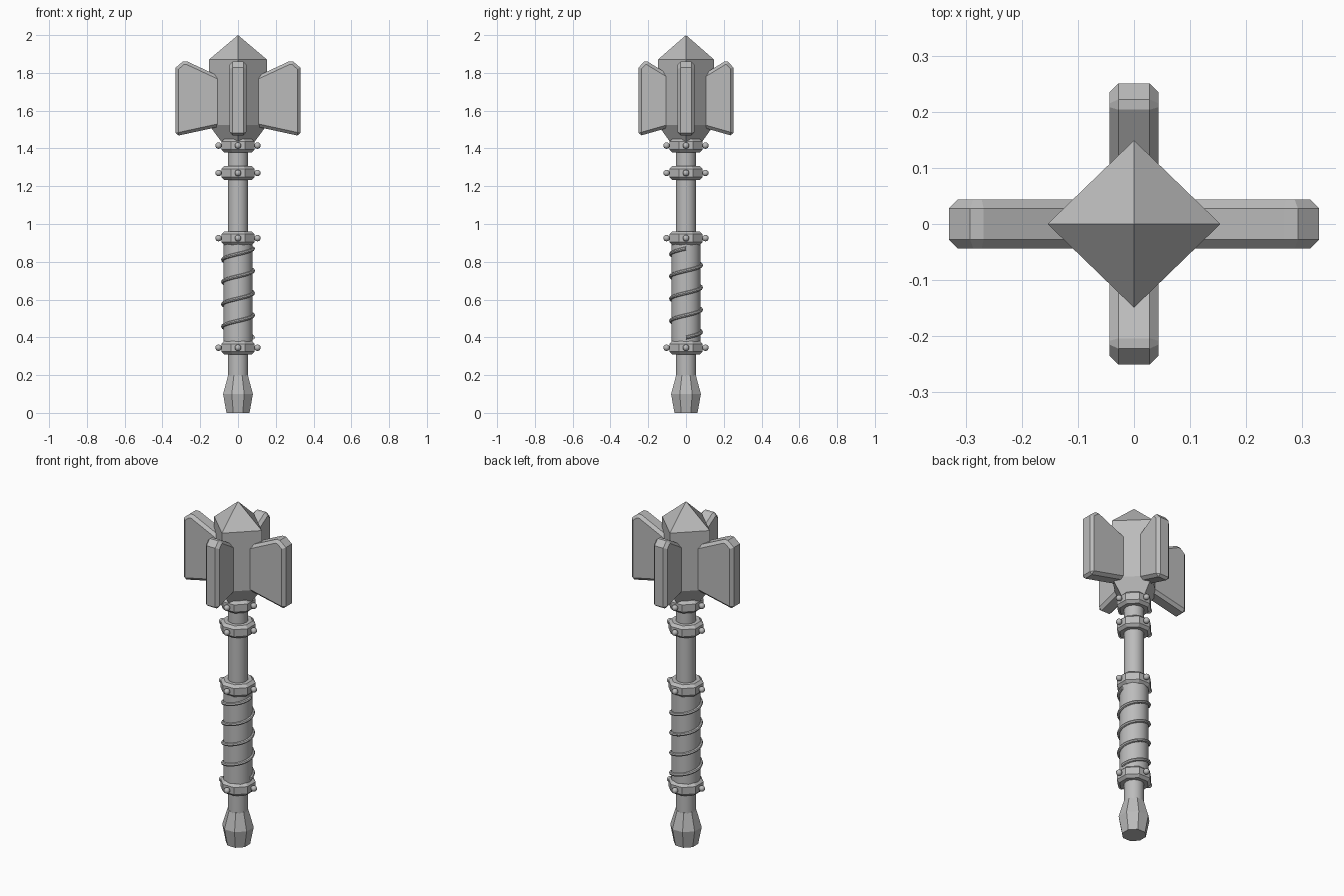
import bpy, bmesh, math
from mathutils import Matrix

if "Cube" in bpy.data.objects:
    bpy.data.objects.remove(bpy.data.objects["Cube"])

steel = bpy.data.materials.new("steel grey")
steel.diffuse_color = (0.5, 0.5, 0.5, 1)
steel.use_nodes = True
steel.node_tree.nodes["Principled BSDF"].inputs["Base Color"].default_value = steel.diffuse_color


def finish(name, bm, smooth=False):
    bmesh.ops.recalc_face_normals(bm, faces=bm.faces)
    mesh = bpy.data.meshes.new(name)
    bm.to_mesh(mesh)
    bm.free()
    mesh.materials.append(steel)
    if smooth:
        for p in mesh.polygons:
            p.use_smooth = True
        mesh.set_sharp_from_angle(angle=math.radians(40))
    ob = bpy.data.objects.new(name, mesh)
    bpy.context.collection.objects.link(ob)
    return ob


def turned(name, profile, sides, turn=0.0, sy=1.0, smooth=False):
    """Closed solid from (radius, z) rings; radius 0 makes a point."""
    bm = bmesh.new()
    rings = []
    for r, z in profile:
        n = 1 if r == 0 else sides
        angles = [turn + math.tau * i / sides for i in range(n)]
        rings.append([bm.verts.new((r * math.cos(a), sy * r * math.sin(a), z)) for a in angles])
    for lo, hi in zip(rings, rings[1:]):
        for i in range(sides):
            j = (i + 1) % sides
            if len(hi) == 1:
                bm.faces.new((lo[i], lo[j], hi[0]))
            else:
                bm.faces.new((lo[i], lo[j], hi[j], hi[i]))
    for ring in (rings[0], rings[-1]):
        if len(ring) > 1:
            bm.faces.new(ring)
    return finish(name, bm, smooth)


OCT = math.pi / 8
FLAT = 1 / math.cos(OCT)  # flat distance to corner radius

# Handle
turned("pommel", [(0.061 * FLAT, 0), (0.079 * FLAT, 0.10), (0.052 * FLAT, 0.20)], 8, OCT)
turned("shaft", [(0.054, 0.15), (0.054, 1.46)], 16, smooth=True)
turned("grip", [(0.077, 0.35), (0.077, 0.92)], 24, smooth=True)

# Collars with four studs each
for k, z in enumerate((0.345, 0.925, 1.27, 1.415)):
    turned(f"collar_{k + 1}", [(r * FLAT, z + h) for r, h in
           ((0.073, -0.036), (0.088, -0.021), (0.088, 0.021), (0.073, 0.036))], 8, OCT)
    bm = bmesh.new()
    for i in range(4):
        a = i * math.pi / 2
        bmesh.ops.create_uvsphere(
            bm, u_segments=12, v_segments=8, radius=0.017,
            matrix=Matrix.Translation((0.103 * math.cos(a), 0.103 * math.sin(a), z)))
    finish(f"collar_studs_{k + 1}", bm, True)

# Wire wound around the grip
bm = bmesh.new()
first, last, steps, around = -1.75, 2.25, 128, 8
rings = []
for s in range(steps + 1):
    t = first + (last - first) * s / steps
    a = math.tau * t - math.pi / 2
    zc = 0.605 + 0.118 * t
    ring = []
    for k in range(around):
        b = math.tau * k / around
        r = 0.08 + 0.010 * math.cos(b)
        ring.append(bm.verts.new((r * math.cos(a), r * math.sin(a), zc + 0.010 * math.sin(b))))
    rings.append(ring)
for lo, hi in zip(rings, rings[1:]):
    for i in range(around):
        j = (i + 1) % around
        bm.faces.new((lo[i], lo[j], hi[j], hi[i]))
bm.faces.new(rings[0])
bm.faces.new(rings[-1])
finish("grip_wire", bm, True)

# Square head with pointed cap
turned("head_core", [(0.062, 1.40), (0.154, 1.525), (0.154, 1.87), (0, 2.0)], 4, sy=0.968)

# Four bevelled flanges; the front and back ones are shorter
outline = [(0.04, 1.528), (0.33, 1.465), (0.33, 1.828), (0.292, 1.860),
           (0.268, 1.860), (0.04, 1.754)]
for i, side in enumerate(("right", "back", "left", "front")):
    reach = 0.76 if i % 2 else 1.0
    bm = bmesh.new()
    near = [bm.verts.new((x * reach, -0.044, z)) for x, z in outline]
    far = [bm.verts.new((x * reach, 0.044, z)) for x, z in outline]
    bm.faces.new(near)
    bm.faces.new(far)
    for k in range(len(outline)):
        j = (k + 1) % len(outline)
        bm.faces.new((near[k], near[j], far[j], far[k]))
    bmesh.ops.rotate(bm, verts=bm.verts, matrix=Matrix.Rotation(i * math.pi / 2, 3, 'Z'))
    ob = finish(f"flange_{side}", bm)
    bev = ob.modifiers.new("edge_bevel", 'BEVEL')
    bev.width = 0.016
    bev.segments = 1
    bev.limit_method = 'ANGLE'
    bev.angle_limit = math.radians(60)
